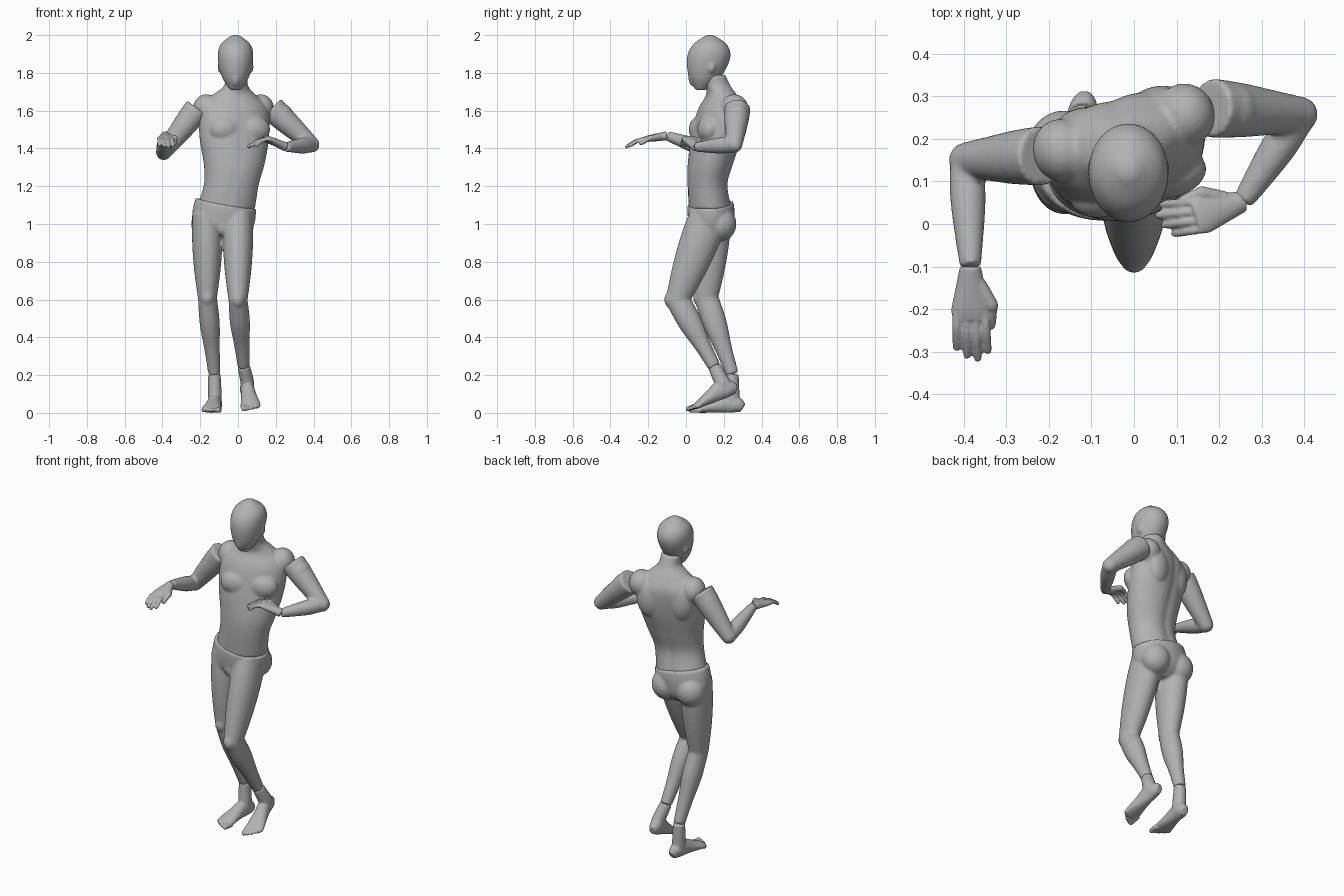
import bpy, bmesh, math
from mathutils import Vector, Matrix

cube = bpy.data.objects.get("Cube")
if cube:
    bpy.data.objects.remove(cube, do_unlink=True)

GREY = (0.45, 0.45, 0.45, 1)
grey = bpy.data.materials.new("matte grey")
grey.use_nodes = True
grey.diffuse_color = GREY
grey.node_tree.nodes["Principled BSDF"].inputs["Base Color"].default_value = GREY

ACROSS, DEPTH, UP = Vector((1, 0, 0)), Vector((0, 1, 0)), Vector((0, 0, 1))


def spline(rows, steps):
    """Catmull-Rom interpolation through rows of numbers."""
    smooth_rows = []
    for i in range(len(rows) - 1):
        before, start = rows[max(i - 1, 0)], rows[i]
        end, after = rows[i + 1], rows[min(i + 2, len(rows) - 1)]
        for step in range(steps):
            t = step / steps
            smooth_rows.append([
                b + t * (c - a) / 2 + t * t * (2 * a - 5 * b + 4 * c - d) / 2
                + t ** 3 * (3 * b - a - 3 * c + d) / 2
                for a, b, c, d in zip(before, start, end, after)])
    return smooth_rows + [list(rows[-1])]


def loft(bm, rows, ref=ACROSS, level=False, groove=0.0, sides=32, pose=Matrix()):
    """Skin ellipses along a path; a row is x, y, z, half width, half depth, yaw."""
    rows = spline([tuple(row) + (0,) * (6 - len(row)) for row in rows], 5)
    points = [Vector(row[:3]) for row in rows]
    rings = []
    for i, (x, y, z, width, depth, yaw) in enumerate(rows):
        along = points[min(i + 1, len(points) - 1)] - points[max(i - 1, 0)]
        along = UP if level else along.normalized()
        side = Matrix.Rotation(yaw, 3, 'Z') @ ref
        side = (side - along * side.dot(along)).normalized()
        up = along.cross(side)
        ring = []
        for k in range(sides):
            angle = math.tau * k / sides
            dent = groove * math.exp(-(math.cos(angle) / 0.2) ** 2)
            inset = 1 - dent * (1 if math.sin(angle) > 0 else 0.3)
            offset = side * math.cos(angle) * width + up * math.sin(angle) * depth * inset
            ring.append(bm.verts.new(pose @ (points[i] + offset)))
        rings.append(ring)
    for low, high in zip(rings, rings[1:]):
        for k in range(sides):
            after = (k + 1) % sides
            bm.faces.new((low[k], low[after], high[after], high[k]))
    bm.faces.new(rings[0][::-1])
    bm.faces.new(rings[-1])


def limb(bm, start, end, sizes, ref=ACROSS):
    """Straight tapering segment with evenly spaced half width, half depth pairs."""
    start, end = Vector(start), Vector(end)
    last = len(sizes) - 1
    loft(bm, [(*start.lerp(end, i / last), *size) for i, size in enumerate(sizes)], ref)


def ball(bm, centre, radii, yaw=0.0):
    pose = (Matrix.Translation(centre) @ Matrix.Rotation(yaw, 4, 'Z')
            @ Matrix.Diagonal((*radii, 1)))
    bmesh.ops.create_uvsphere(bm, u_segments=24, v_segments=16, radius=1, matrix=pose)


def digit(bm, base, tip, radius, arch=0.0, pose=Matrix()):
    """Finger or toe with a rounded tip."""
    middle = base.lerp(tip, 0.5) + UP * arch
    end = tip + (tip - middle).normalized() * radius * 0.7
    path = [(base, radius), (middle, radius), (tip, radius * 0.9), (end, radius * 0.3)]
    loft(bm, [(*point, size, size) for point, size in path],
         ref=Vector((0.6, 0.5, 0.1)), sides=12, pose=pose)


def finish(name, bm, voxel=0.008):
    """Fuse the overlapping volumes into one smooth skin."""
    bmesh.ops.recalc_face_normals(bm, faces=bm.faces)
    mesh = bpy.data.meshes.new(name)
    bm.to_mesh(mesh)
    bm.free()
    mesh.materials.append(grey)
    mesh.shade_smooth()
    part = bpy.data.objects.new(name, mesh)
    bpy.context.collection.objects.link(part)
    fuse = part.modifiers.new("fuse", 'REMESH')
    fuse.mode, fuse.voxel_size, fuse.use_smooth_shade = 'VOXEL', voxel, True
    soften = part.modifiers.new("soften", 'SMOOTH')
    soften.factor, soften.iterations = 0.5, 5


# Head: chin to crown, with small ears
bm = bmesh.new()
middle = -0.013
skull = [(.08, 1.71, .03, .03), (.1, 1.78, .073, .086), (.12, 1.88, .094, .115),
         (.127, 1.95, .08, .09), (.127, 2, .02, .02)]
loft(bm, [(middle, *row) for row in skull], level=True)
for side in (-1, 1):
    ball(bm, (middle + side * .085, .135, 1.83), (.01, .02, .03))
ball(bm, (middle, .03, 1.8), (.02, .02, .07))
finish("head", bm)

# Torso with neck: the chest twists gradually against the hips
bm = bmesh.new()
TWIST = 0.28
trunk = [(-.065, .13, 1.08, .155, .117), (-.035, .115, 1.21, .146, .108),
         (-.02, .13, 1.32, .163, .12), (-.02, .16, 1.46, .188, .128),
         (-.02, .185, 1.6, .185, .118), (-.02, .188, 1.68, .12, .08),
         (-.01, .17, 1.73, .064, .068), (-.01, .145, 1.79, .06, .065)]
loft(bm, [(*row, min(1, max(0, (row[2] - 1.1) * 3)) * TWIST) for row in trunk],
     level=True, groove=0.09)
chest = Matrix.Translation((-.02, .2, 0)) @ Matrix.Rotation(TWIST, 4, 'Z')
for side in (-1, 1):
    ball(bm, chest @ Vector((side * .15, .015, 1.61)), (.07, .075, .077), TWIST)
    ball(bm, chest @ Vector((side * .08, -.11, 1.5)), (.085, .055, .07), TWIST)
    ball(bm, chest @ Vector((side * .09, .05, 1.54)), (.075, .05, .11), TWIST)
finish("torso", bm)

# Pelvis and legs as one piece, the left knee bent forward
bm = bmesh.new()
loft(bm, [(-.064, .13, 1.108, .163, .123), (-.075, .133, 1.04, .168, .124),
          (-.078, .13, .97, .15, .11), (-.078, .125, .92, .08, .06)])
THIGH = [(.08, .105), (.08, .103), (.07, .088), (.051, .063)]
SHIN = [(.05, .063), (.053, .063), (.041, .045), (.032, .034)]
RIGHT_ANKLE, LEFT_ANKLE = (-.125, .245, .205), (.03, .15, .245)
for hip, knee, ankle in (((-.163, .135, 1.05), (-.162, .107, .61), RIGHT_ANKLE),
                         ((0, .125, 1.05), (0, -.045, .6), LEFT_ANKLE)):
    limb(bm, hip, knee, THIGH)
    limb(bm, knee, ankle, SHIN)
    ball(bm, knee, (.05, .064, .06))
    ball(bm, Vector(knee) - DEPTH * .045, (.03, .025, .04))
    ball(bm, (hip[0], .185, 1), (.085, .082, .09))
ball(bm, (-.078, .045, .985), (.04, .035, .05))
finish("legs", bm)

# Arms: upper arm and forearm fused at the elbow
UPPER = [(.07, .07), (.064, .064), (.053, .054), (.042, .042)]
FOREARM = [(.039, .039), (.043, .042), (.035, .035), (.025, .025)]
RIGHT_WRIST, LEFT_WRIST = (-.384, -.1, 1.467), (.255, .053, 1.407)
for name, shoulder, elbow, wrist in (
        ("right_arm", (-.215, .16, 1.61), (-.393, .15, 1.38), RIGHT_WRIST),
        ("left_arm", (.18, .272, 1.61), (.39, .257, 1.42), LEFT_WRIST)):
    bm = bmesh.new()
    limb(bm, shoulder, elbow, UPPER, DEPTH)
    limb(bm, elbow, wrist, FOREARM, UP)
    ball(bm, elbow, (.042, .042, .042))
    deltoid = Vector(shoulder).lerp(Vector(elbow), 0.25) + UP * .01
    ball(bm, deltoid, (.06, .065, .065))
    finish(name, bm)


def hand(name, wrist, forward, reach, thumbward):
    """Palm down hand; reach is the direction of the slightly curled fingers."""
    bm = bmesh.new()
    wrist, forward, reach, thumbward = map(Vector, (wrist, forward, reach, thumbward))

    def spot(ahead, aside):
        return wrist + forward * ahead + thumbward * aside

    palm = [(0, .025, .024), (.05, .035, .021), (.1, .045, .017), (.125, .04, .012)]
    loft(bm, [(*spot(ahead, 0), width, depth) for ahead, width, depth in palm], thumbward)
    for i in range(4):
        aside = .033 - .022 * i
        base = spot(.115 - abs(aside) / 4, aside)
        length = .105 - abs(i - 1.2) * .012
        digit(bm, base, base + reach * length + thumbward * aside * 0.1, .0105, .01)
    digit(bm, spot(.04, .02), spot(.095, .052), .017)
    digit(bm, spot(.095, .052), spot(.14, .048) - UP * .02, .012)
    finish(name, bm, 0.004)


# Hands
hand("right_hand", RIGHT_WRIST, (0, -1, -.15), (.05, -1, -.4), ACROSS)
hand("left_hand", LEFT_WRIST, (-.9, -.3, .4), (-.9, -.1, -.4), (-.3, .95, 0))


def foot(name, heel, yaw, pitch, ankle, inner):
    """Foot along -y from the heel, posed, plus the ankle that meets the shin."""
    bm = bmesh.new()
    pose = (Matrix.Translation(heel) @ Matrix.Rotation(yaw, 4, 'Z')
            @ Matrix.Rotation(pitch, 4, 'X'))
    profile = [(0, .02, .025), (.03, .035, .042), (.08, .036, .05),
               (.14, .042, .037), (.2, .052, .024), (.24, .048, .015)]
    loft(bm, [(0, -ahead, height, width, height) for ahead, width, height in profile], pose=pose)
    for i in range(5):
        base = Vector((inner * (.042 - .021 * i), -.215, .015))
        tip = base - DEPTH * (.06 - .003 * i * i)
        digit(bm, base, tip, .011 if i else .015, pose=pose)
    instep, root = (pose @ Vector((0, -.058, height)) for height in (.085, .045))
    loft(bm, [(*ankle, .033, .034), (*instep, .036, .042), (*root, .034, .048)])
    finish(name, bm, 0.005)


# Feet: right one planted, left heel lifted
foot("right_foot", (-.115, .3, 0), -.12, 0, RIGHT_ANKLE, 1)
foot("left_foot", (.038, .275, .1), .14, .35, LEFT_ANKLE, -1)
